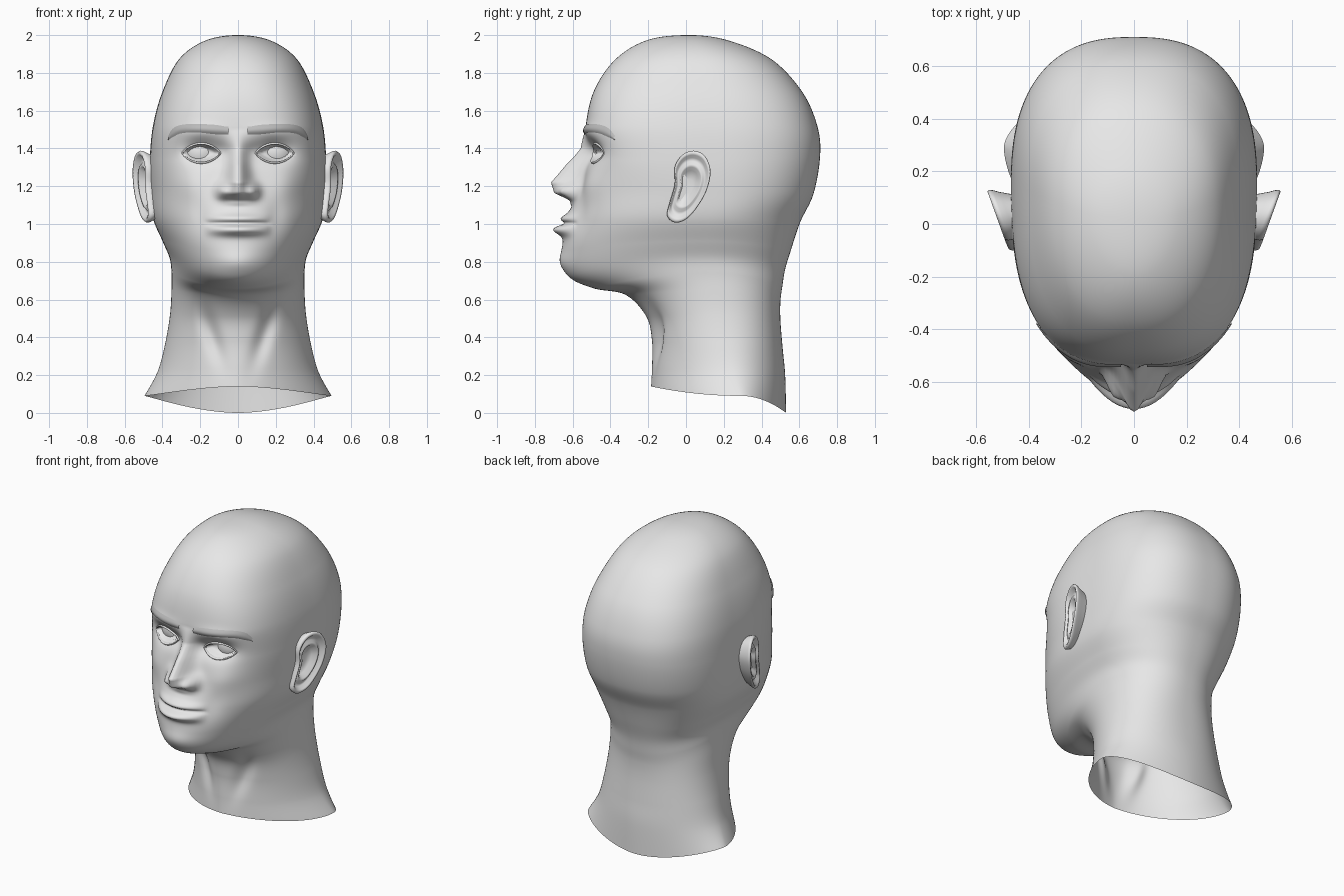
import bpy, bmesh, math
from mathutils import Vector
from mathutils.bvhtree import BVHTree

if "Cube" in bpy.data.objects:
    bpy.data.objects.remove(bpy.data.objects["Cube"])


def material(name, v):
    m = bpy.data.materials.new(name)
    m.diffuse_color = (v, v, v, 1)
    m.use_nodes = True
    m.node_tree.nodes["Principled BSDF"].inputs["Base Color"].default_value = m.diffuse_color
    return m


SKIN = material("light grey", 0.8)
BROW = material("mid grey", 0.5)


def spline(keys, t, closed=False):
    """Catmull-Rom through keys; an open start is mirrored so the crown is round."""
    n = len(keys)
    i = int(t) if closed else min(int(t), n - 2)
    f = t - i
    if closed:
        a, b, c, d = (keys[(i + k) % n] for k in (-1, 0, 1, 2))
    else:
        b, c = keys[i], keys[i + 1]
        a = keys[i - 1] if i else (2 * b[0] - c[0],) + tuple(c[1:])
        d = keys[min(i + 2, n - 1)]
    return [0.5 * (2 * q + (r - p) * f + (2 * p - 5 * q + 4 * r - s) * f * f
            + (3 * q - p - 3 * r + s) * f ** 3) for p, q, r, s in zip(a, b, c, d)]


def loft(name, rings, mat, closed=True, cap=False, mirror=False):
    bm = bmesh.new()
    rows = [[bm.verts.new(p) for p in ring] for ring in rings]
    n = len(rows[0])
    for a, b in zip(rows, rows[1:]):
        for j in range(n if closed else n - 1):
            k = (j + 1) % n
            bm.faces.new((a[j], a[k], b[k], b[j]))
    if cap:
        bm.faces.new(rows[-1])
    bmesh.ops.remove_doubles(bm, verts=bm.verts, dist=1e-5)
    bmesh.ops.recalc_face_normals(bm, faces=bm.faces)
    me = bpy.data.meshes.new(name)
    bm.to_mesh(me)
    me.materials.append(mat)
    me.shade_smooth()
    ob = bpy.data.objects.new(name, me)
    bpy.context.collection.objects.link(ob)
    if mirror:
        ob.modifiers.new("mirror", 'MIRROR')
    tree = BVHTree.FromBMesh(bm)
    bm.free()
    return tree


# Head and neck profiles, crown to collar: front (y, z), back (y, z), side (x, y, z)
FRONT = [(.02, 2), (-.2, 1.975), (-.37, 1.875), (-.485, 1.71), (-.53, 1.52), (-.525, 1.34),
         (-.56, 1.18), (-.61, 1.02), (-.65, .86), (-.62, .725), (-.49, .66), (-.32, .625),
         (-.21, .51), (-.18, .38), (-.18, .24), (-.185, .14)]
BACK = [(.02, 2), (.23, 1.97), (.455, 1.87), (.615, 1.7), (.695, 1.52), (.71, 1.36),
        (.675, 1.16), (.605, 1.01), (.555, .86), (.525, .76), (.51, .67), (.5, .59),
        (.5, .49), (.512, .34), (.525, .2), (.53, 0)]
SIDE = [(0, .02, 2), (.17, .04, 1.972), (.31, .08, 1.875), (.4, .12, 1.7), (.45, .15, 1.52),
        (.467, .15, 1.34), (.465, .15, 1.17), (.45, .12, 1.03), (.4, .1, .91), (.362, .1, .82),
        (.352, .13, .74), (.352, .16, .65), (.36, .19, .52), (.385, .22, .37),
        (.425, .25, .22), (.495, .29, .09)]
# Squareness of each cross-section, front and back
SHAPE = [(2, 2), (2, 2), (2.3, 2.2), (2.6, 2.4), (2.9, 2.5), (2.8, 2.5), (2.5, 2.4), (2.3, 2.3),
         (2.1, 2.3), (2, 2.3), (2, 2.3), (2, 2.3), (2, 2.3), (1.9, 2.2), (1.8, 2), (1.7, 1.8)]
# Nose: height, projection, width
NOSE = [(1.09, 0, .07), (1.125, .03, .075), (1.165, .13, .065), (1.22, .165, .06),
        (1.31, .11, .048), (1.4, .035, .045), (1.5, 0, .05)]
EYE_X, EYE_Z, EYE_W, EYE_H = .195, 1.375, .095, .045


def g(d, s):
    return math.exp(-(d / s) ** 2)


def relief(x, z):
    """Depth added to the plain face: negative comes forward."""
    x, d = abs(x), 0
    for (z0, p0, w0), (z1, p1, w1) in zip(NOSE, NOSE[1:]):
        if z0 <= z < z1:
            f = (z - z0) / (z1 - z0)
            d -= (p0 + (p1 - p0) * f) * g(x, w0 + (w1 - w0) * f)
    d -= .065 * g(x - .08, .035) * g(z - 1.175, .04)       # nostril wings
    d += .055 * g(x - .19, .1) * g(z - 1.385, .06)         # eye sockets
    d += .02 * g(x - .08, .05) * g(z - 1.38, .05)
    d -= .012 * g(x - .2, .12) * g(z - 1.49, .04)          # brow ridge
    d -= .02 * g(x - .26, .09) * g(z - 1.2, .09)           # cheekbones
    d += .01 * g(x - .2, .05) * g(z - 1.05, .08)
    d -= .03 * g(x, .15) * g(z - 1.02, .1)                 # muzzle
    s = max(0, 1 - (x / .175) ** 2)                        # lips
    d -= s * (.025 * g(z - 1.03, .022) + .055 * g(z - .97, .03))
    d += .022 * math.sqrt(s) * g(z - 1.003, .012)
    d -= .02 * g(x, .12) * g(z - .8, .06)                  # chin
    d += .03 * g(x - .09 - .3 * (z - .25), .045) * g(z - .42, .15)  # throat hollows
    h = EYE_H * (1 - ((x - EYE_X) / EYE_W) ** 2)           # eye openings
    d += .03 * min(1, max(0, (h - abs(z - EYE_Z)) / .012))
    return d


# Head and neck, open at the collar
rings, SUB, AROUND = [], 20, 192
for i in range((len(FRONT) - 1) * SUB + 1):
    t = i / SUB
    f, b, (w, ys, zs), sq = (spline(k, t) for k in (FRONT, BACK, SIDE, SHAPE))
    ring = []
    for j in range(AROUND):
        a = 2 * math.pi * j / AROUND
        c, s = math.cos(a), math.sin(a)
        n = sq[0] if c > 0 else sq[1]
        ye, ze = f if c > 0 else b
        r = (abs(c) ** n + abs(s) ** n) ** (-1 / n)
        k = abs(c) * r
        x, y, z = w * s * r, ys + (ye - ys) * k, zs + (ze - zs) * k * k
        if z < 1.75:
            y += relief(x, z) * min(1, max(0, c * 2.5))
        ring.append((x, y, z))
    rings.append(ring)
face = loft("head_and_neck", rings, SKIN)


def on_face(x, z, out=0):
    hit = face.ray_cast(Vector((x, -2, z)), Vector((0, 1, 0)))[0]
    return (x, hit.y - out, z)


# Eyelids: almond rims around the openings
def almond(scale, out):
    ring = []
    for j in range(48):
        a = 2 * math.pi * j / 48
        dx, s = math.cos(a), math.sin(a)
        dz = EYE_H * abs(s) ** 1.6 * (1 if s > 0 else -1)
        x, z = EYE_X + EYE_W * dx * (.6 + .4 * scale), EYE_Z + dz * scale
        edge = on_face(EYE_X + EYE_W * dx * 1.15, EYE_Z + dz * 1.25)
        ring.append((x, edge[1] - out, z))
    return ring


loft("eyelids", [almond(1.3, -.004), almond(1.2, .006), almond(1.06, .008), almond(1.0, 0),
                 almond(.98, -.025)], SKIN, mirror=True)

# Eyeballs
R = .11
front_y = on_face(EYE_X, EYE_Z)[1] - .02
rings = []
for i in range(25):
    a = math.pi * i / 24
    rings.append([(EYE_X + R * math.sin(a) * math.cos(q), front_y + R - R * math.cos(a),
                   EYE_Z + R * math.sin(a) * math.sin(q))
                  for q in (2 * math.pi * j / 32 for j in range(32))])
loft("eyeballs", rings, SKIN, mirror=True)

# Eyebrows: thin strips laid on the brow ridge (x, lower z, upper z)
STRIP = [(.05, 1.475, 1.515), (.12, 1.475, 1.525), (.22, 1.485, 1.53), (.3, 1.48, 1.525),
         (.345, 1.46, 1.505), (.37, 1.445, 1.465)]
rows = []
for i in range(41):
    x, lo, hi = spline(STRIP, i / 8)
    rows.append([on_face(x, lo + (hi - lo) * v / 6, .003 + .008 * math.sin(math.pi * v / 6))
                 for v in range(7)])
loft("eyebrows", rows, BROW, closed=False, mirror=True)

# Ears: outline (y, z) lofted from the root over the rim into the bowl
OUTLINE = [(.04, 1.388), (.1, 1.36), (.13, 1.28), (.11, 1.18), (.06, 1.09), (0, 1.025),
           (-.06, 1.008), (-.1, 1.045), (-.085, 1.12), (-.06, 1.21), (-.06, 1.3), (-.02, 1.365)]
# Scale about the middle, height relative to the rim
STEPS = [(.8, None), (.93, -.045), (.99, -.022), (1, -.01), (.96, 0), (.88, -.004), (.8, -.026),
         (.7, -.028), (.62, -.014), (.54, -.016), (.44, -.045), (.2, -.052), (.05, -.052)]
rings = []
for scale, drop in STEPS:
    ring = []
    for j in range(60):
        y, z = spline(OUTLINE, j / 5, True)
        y, z = .015 + (y - .015) * scale, 1.2 + (z - 1.2) * scale
        x = .43 if drop is None else .477 + (y + .1) * .36 + .03 * min(0, z - 1.15) + drop
        ring.append((x, y, z))
    rings.append(ring)
loft("ears", rings, SKIN, cap=True, mirror=True)
